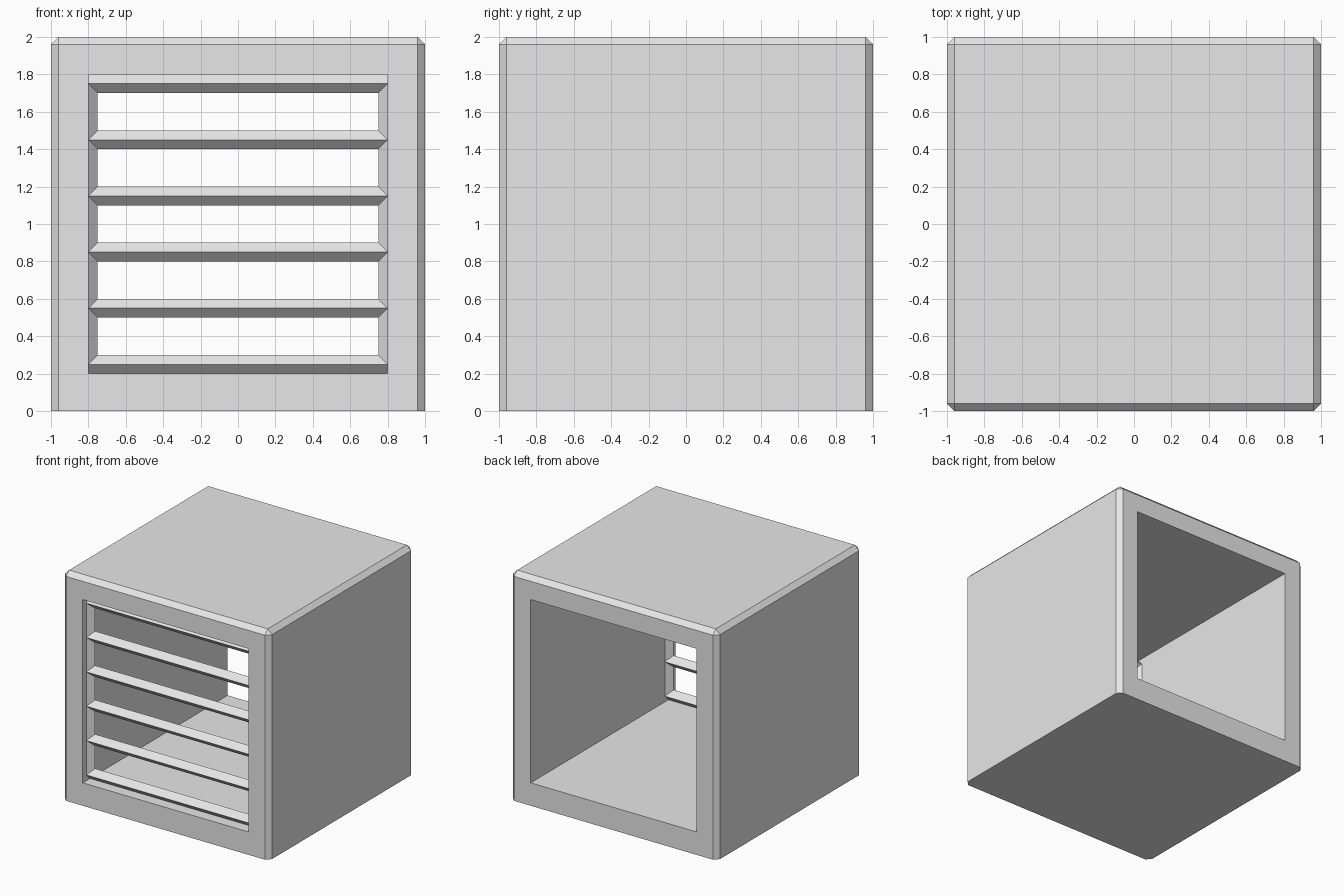
import bpy
import bmesh
from math import pi
from mathutils import Matrix, Vector

default_cube = bpy.data.objects.get("Cube")
if default_cube:
    bpy.data.objects.remove(default_cube, do_unlink=True)

# Single flat grey
GREY = (0.8, 0.8, 0.8, 1)
grey = bpy.data.materials.new("plain grey")
grey.diffuse_color = GREY
grey.use_nodes = True
grey.node_tree.nodes["Principled BSDF"].inputs["Base Color"].default_value = GREY

HOLE = 0.8       # half width of the opening
BAR = 0.05       # bar radius
BAR_Y = -0.9     # bars sit just inside the front
PITCH = 0.3      # spacing of the slats


def add_object(name, bm):
    bmesh.ops.recalc_face_normals(bm, faces=bm.faces)
    mesh = bpy.data.meshes.new(name)
    bm.to_mesh(mesh)
    bm.free()
    mesh.materials.append(grey)
    obj = bpy.data.objects.new(name, mesh)
    bpy.context.collection.objects.link(obj)
    return obj


def box(size):
    bm = bmesh.new()
    bmesh.ops.create_cube(bm, size=1)
    bmesh.ops.scale(bm, vec=size, verts=bm.verts)
    bmesh.ops.translate(bm, vec=(0, 0, 1), verts=bm.verts)
    return bm


def diamond_bar(name, start, end):
    """Four-sided bar with its ridges facing front, back and both sides."""
    start, end = Vector(start), Vector(end)
    axis = end - start
    turn = axis.to_track_quat('Z', 'Y').to_matrix().to_4x4()
    bm = bmesh.new()
    bmesh.ops.create_cone(bm, cap_ends=True, segments=4, radius1=BAR, radius2=BAR,
                          depth=axis.length,
                          matrix=Matrix.Translation((start + end) / 2) @ turn)
    return add_object(name, bm)


# Housing: cube chamfered on every edge except round the base
bm = box((2, 2, 2))
edges = [e for e in bm.edges if max(v.co.z for v in e.verts) > 1]
bmesh.ops.bevel(bm, geom=edges, offset=0.04, segments=1, affect='EDGES')
housing = add_object("housing", bm)

# Square opening running from front to back
cutter = add_object("opening_cutter", box((2 * HOLE, 3, 2 * HOLE)))
cutter.hide_render = True
cut = housing.modifiers.new("opening", 'BOOLEAN')
cut.operation = 'DIFFERENCE'
cut.solver = 'EXACT'
cut.object = cutter
bpy.context.view_layer.objects.active = housing
bpy.ops.object.modifier_apply(modifier=cut.name)
bpy.data.objects.remove(cutter, do_unlink=True)

# Horizontal slats
heights = [0.25 + PITCH * i for i in range(6)]
for i, z in enumerate(heights):
    diamond_bar(f"slat_{i + 1}", (-HOLE, BAR_Y, z), (HOLE, BAR_Y, z))

# Upright bars, half sunk into the sides of the opening
for side, x in (("left", HOLE), ("right", -HOLE)):
    diamond_bar(f"upright_{side}", (x, BAR_Y, heights[0]), (x, BAR_Y, heights[-1]))
